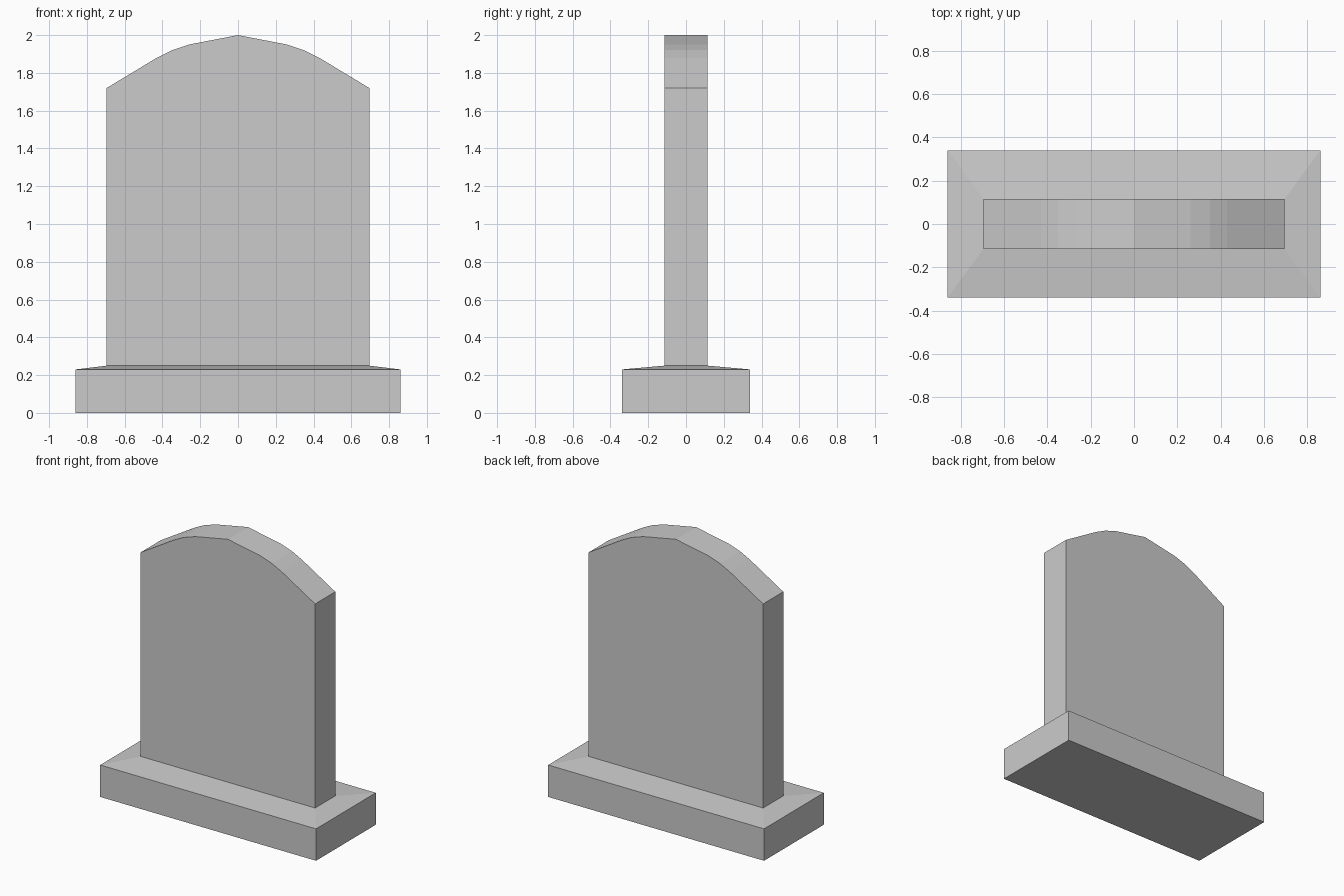
import bpy
import bmesh

cube = bpy.data.objects.get("Cube")
if cube:
    bpy.data.objects.remove(cube, do_unlink=True)

stone = bpy.data.materials.new("grey stone")
stone.use_nodes = True
grey = (0.6, 0.6, 0.6, 1)
stone.diffuse_color = grey
stone.node_tree.nodes["Principled BSDF"].inputs["Base Color"].default_value = grey

SLAB_X, SLAB_Y = 0.695, 0.115
BASE_X, BASE_Y = 0.86, 0.34
BASE_Z, SLOPE_Z = 0.23, 0.25


def finish(name, bm):
    bmesh.ops.recalc_face_normals(bm, faces=bm.faces[:])
    mesh = bpy.data.meshes.new(name)
    bm.to_mesh(mesh)
    bm.free()
    mesh.materials.append(stone)
    obj = bpy.data.objects.new(name, mesh)
    bpy.context.collection.objects.link(obj)
    return obj


def rectangle(bm, x, y, z):
    corners = [(-x, -y, z), (x, -y, z), (x, y, z), (-x, y, z)]
    return [bm.verts.new(c) for c in corners]


# Plinth: a block with a shallow sloped top rising to the slab
bm = bmesh.new()
rings = [rectangle(bm, BASE_X, BASE_Y, 0),
         rectangle(bm, BASE_X, BASE_Y, BASE_Z),
         rectangle(bm, SLAB_X, SLAB_Y, SLOPE_Z)]
for low, high in zip(rings, rings[1:]):
    for i in range(4):
        j = (i + 1) % 4
        bm.faces.new((low[i], low[j], high[j], high[i]))
bm.faces.new(rings[0][::-1])
bm.faces.new(rings[-1])
finish("plinth", bm)

# Upright slab: mirrored half profile with a faceted, pointed arch, extruded
half = [(SLAB_X, SLOPE_Z), (SLAB_X, 1.72), (0.43, 1.88),
        (0.35, 1.92), (0.26, 1.95)]
outline = half + [(0, 2)] + [(-x, z) for x, z in reversed(half)]
bm = bmesh.new()
front = bm.faces.new([bm.verts.new((x, -SLAB_Y, z)) for x, z in outline])
result = bmesh.ops.extrude_face_region(bm, geom=[front], use_keep_orig=True)
moved = [v for v in result["geom"] if isinstance(v, bmesh.types.BMVert)]
bmesh.ops.translate(bm, verts=moved, vec=(0, 2 * SLAB_Y, 0))
finish("upright_slab", bm)
